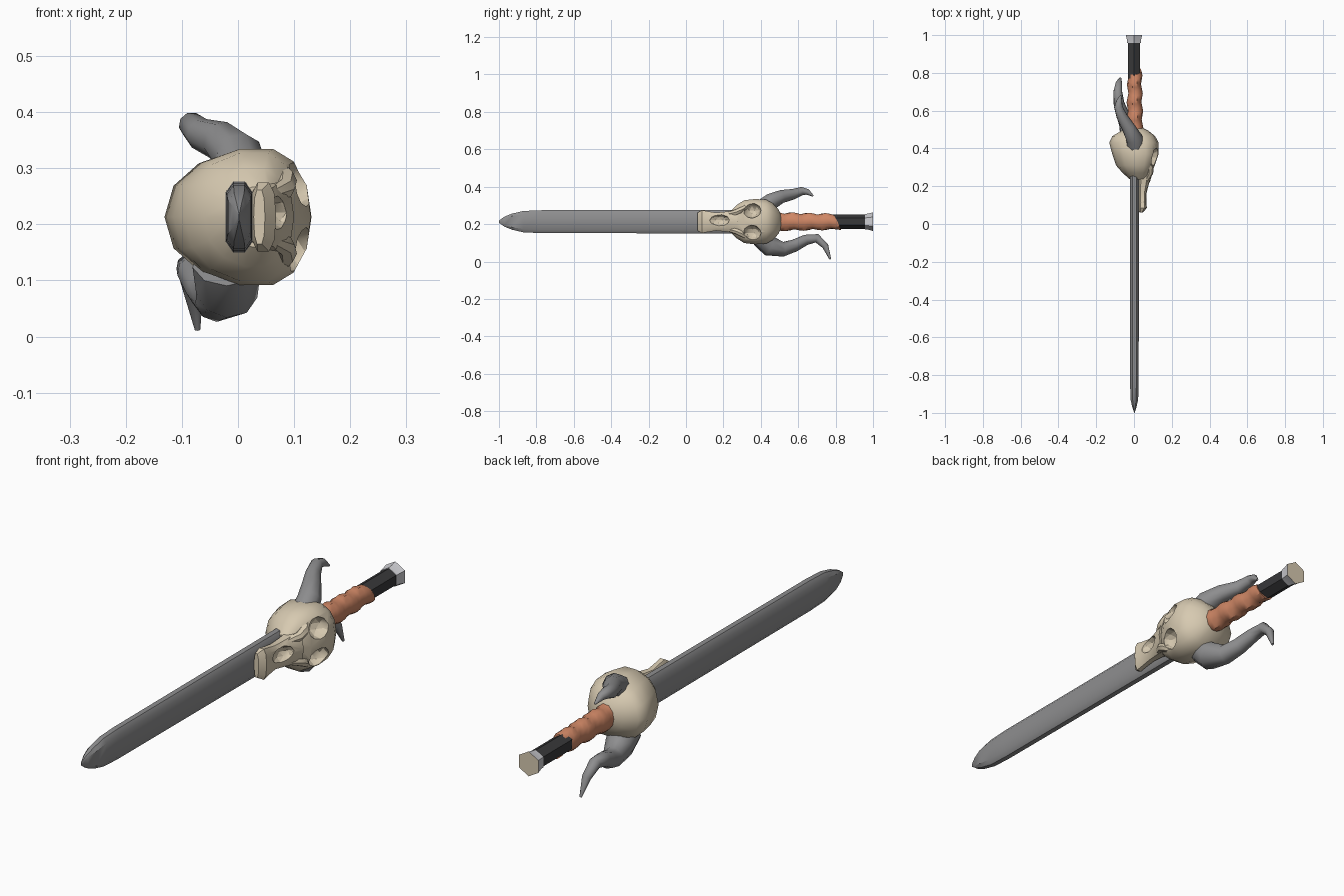
import bpy
import bmesh
from math import sin, cos, pi, radians, copysign
from mathutils import Vector

cube = bpy.data.objects.get("Cube")
if cube:
    bpy.data.objects.remove(cube, do_unlink=True)

MID = 0.213  # height of the long axis


def material(name, r, g, b):
    m = bpy.data.materials.new(name)
    m.use_nodes = True
    m.diffuse_color = (r, g, b, 1)
    m.node_tree.nodes["Principled BSDF"].inputs["Base Color"].default_value = (r, g, b, 1)
    return m


steel = material("dark steel", 0.27, 0.27, 0.275)
bone = material("bone", 0.68, 0.59, 0.44)
leather = material("orange leather", 0.62, 0.24, 0.13)
black = material("black wrap", 0.04, 0.04, 0.042)
silver = material("pale silver", 0.62, 0.62, 0.65)


def finish(obj, angle):
    bpy.ops.object.select_all(action="DESELECT")
    obj.select_set(True)
    bpy.context.view_layer.objects.active = obj
    bpy.ops.object.shade_smooth_by_angle(angle=radians(angle))


def loft(name, rings, mats, angle=40):
    """Skin a list of equal point rings and cap both ends."""
    bm = bmesh.new()
    loops = [[bm.verts.new(p) for p in ring] for ring in rings]
    n = len(loops[0])
    for a, b in zip(loops, loops[1:]):
        for i in range(n):
            j = (i + 1) % n
            bm.faces.new((a[i], a[j], b[j], b[i]))
    bm.faces.new(loops[0])
    bm.faces.new(loops[-1])
    bmesh.ops.recalc_face_normals(bm, faces=bm.faces)
    mesh = bpy.data.meshes.new(name)
    bm.to_mesh(mesh)
    bm.free()
    obj = bpy.data.objects.new(name, mesh)
    bpy.context.collection.objects.link(obj)
    for m in mats:
        mesh.materials.append(m)
    finish(obj, angle)
    return obj


def circle(n):
    return [(cos(2 * pi * i / n), sin(2 * pi * i / n)) for i in range(n)]


def power(v, e):
    return copysign(abs(v) ** e, v)


def carve(obj, centre, size):
    """Hollow out an ellipsoid."""
    bpy.ops.mesh.primitive_ico_sphere_add(subdivisions=2, radius=1, location=centre)
    cutter = bpy.context.object
    cutter.scale = size
    cutter.hide_render = True
    cutter.data.materials.append(bone)
    mod = obj.modifiers.new("socket", "BOOLEAN")
    mod.operation = "DIFFERENCE"
    mod.solver = "EXACT"
    mod.object = cutter
    bpy.context.view_layer.objects.active = obj
    bpy.ops.object.modifier_apply(modifier=mod.name)
    bpy.data.objects.remove(cutter, do_unlink=True)


# Blade: stretched octagon section narrowing to a point
section = [(1, 0.7), (0.45, 1), (-0.45, 1), (-1, 0.7),
           (-1, -0.7), (-0.45, -1), (0.45, -1), (1, -0.7)]
stations = [(-1, 0.001, 0.006), (-0.97, 0.011, 0.027), (-0.93, 0.02, 0.043),
            (-0.87, 0.022, 0.057), (-0.78, 0.023, 0.061), (0.3, 0.024, 0.063)]
loft("blade", [[(0.002 + w * a, y, MID + h * b) for a, b in section]
               for y, w, h in stations], [steel], 35)

# Skull: rounded brow side towards +x, pointed back of the head towards -x
skull_stations = [(0.235, -0.02, 0.075, 0.055), (0.27, -0.06, 0.088, 0.09),
                  (0.31, -0.095, 0.11, 0.117), (0.37, -0.115, 0.13, 0.124),
                  (0.43, -0.131, 0.131, 0.12), (0.465, -0.115, 0.112, 0.1),
                  (0.495, -0.065, 0.075, 0.066), (0.513, -0.02, 0.035, 0.025)]
rings = []
for y, lo, hi, h in skull_stations:
    wide = lo + 0.62 * (hi - lo)
    ring = []
    for c, s in circle(14):
        reach = (hi - wide) * power(c, 0.85) if c > 0 else (wide - lo) * c
        ring.append((wide + reach, y, MID + h * power(s, 0.92)))
    rings.append(ring)
skull = loft("skull", rings, [bone])
for side in (-1, 1):
    carve(skull, (0.118, 0.353, MID + side * 0.06), (0.052, 0.049, 0.042))
finish(skull, 40)

# Snout: upper jaw with a flared lip and a hollow nose
snout_stations = [(0.062, 0.028, 0.048, 0.05), (0.085, 0.022, 0.068, 0.064),
                  (0.115, 0.024, 0.066, 0.058), (0.16, 0.02, 0.068, 0.05),
                  (0.215, 0.018, 0.082, 0.056), (0.275, 0.01, 0.1, 0.066)]
snout = loft("snout", [[((lo + hi) / 2 + (hi - lo) / 2 * power(c, 0.7), y,
                         MID + h * power(s, 0.8)) for c, s in circle(10)]
                       for y, lo, hi, h in snout_stations], [bone])
carve(snout, (0.086, 0.175, MID + 0.008), (0.04, 0.058, 0.034))
finish(snout, 40)

# Cheekbones framing the nose below each eye
for label, side in (("upper", 1), ("lower", -1)):
    loft(label + "_cheekbone",
         [[(x + r * c, y, MID + side * z + r * s) for c, s in circle(7)]
          for x, y, z, r in ((0.06, 0.22, 0.04, 0.012), (0.083, 0.265, 0.05, 0.018),
                             (0.085, 0.3, 0.065, 0.02), (0.07, 0.34, 0.09, 0.012))], [bone])


# Horns: tapered tubes along a bent path
def horn(name, path):
    pts = [Vector(p[:3]) for p in path]
    rings = []
    for i, p in enumerate(path):
        t = (pts[min(i + 1, len(pts) - 1)] - pts[max(i - 1, 0)]).normalized()
        u = t.cross(Vector((1, 0, 0))).normalized()
        v = t.cross(u)
        rings.append([pts[i] + p[3] * (c * u + s * v) for c, s in circle(9)])
    loft(name, rings, [steel], 60)


horn("upper_horn", [(0.01, 0.40, 0.28, 0.05), (0.0, 0.455, 0.322, 0.045),
                    (-0.03, 0.51, 0.348, 0.036), (-0.065, 0.57, 0.36, 0.029),
                    (-0.083, 0.62, 0.377, 0.023), (-0.078, 0.65, 0.372, 0.016),
                    (-0.07, 0.68, 0.35, 0.004)])
horn("lower_horn", [(-0.02, 0.41, 0.13, 0.062), (-0.02, 0.45, 0.082, 0.056),
                    (-0.038, 0.52, 0.066, 0.04), (-0.06, 0.58, 0.086, 0.034),
                    (-0.08, 0.64, 0.116, 0.029), (-0.086, 0.70, 0.125, 0.024),
                    (-0.08, 0.745, 0.083, 0.018), (-0.072, 0.772, 0.012, 0.005)])

# Grip: twisted leather with a slanted end
rings = []
steps = 14
for k in range(steps + 1):
    f = k / steps
    ring = []
    for i, (c, s) in enumerate(circle(10)):
        r = 0.05 - 0.008 * f + 0.005 * sin(2 * pi * (i / 10 + 3.5 * f))
        slant = -0.02 * s * f
        ring.append((0.004 + 0.85 * r * c, 0.48 + 0.33 * f + slant, MID + r * s))
    rings.append(ring)
loft("leather_grip", rings, [leather], 40)


# Wrapped handle and flared pommel, both six-sided with a corner on top
def hexagon(y, r):
    return [(r * s, y, MID + r * c) for c, s in circle(6)]


loft("handle_wrap", [hexagon(0.77, 0.038), hexagon(0.965, 0.038)], [black], 30)
pommel = loft("pommel", [hexagon(0.957, 0.041), hexagon(0.975, 0.043), hexagon(1, 0.05)],
              [silver, bone], 30)
for face in pommel.data.polygons:
    if face.normal.y > 0.9:
        face.material_index = 1
